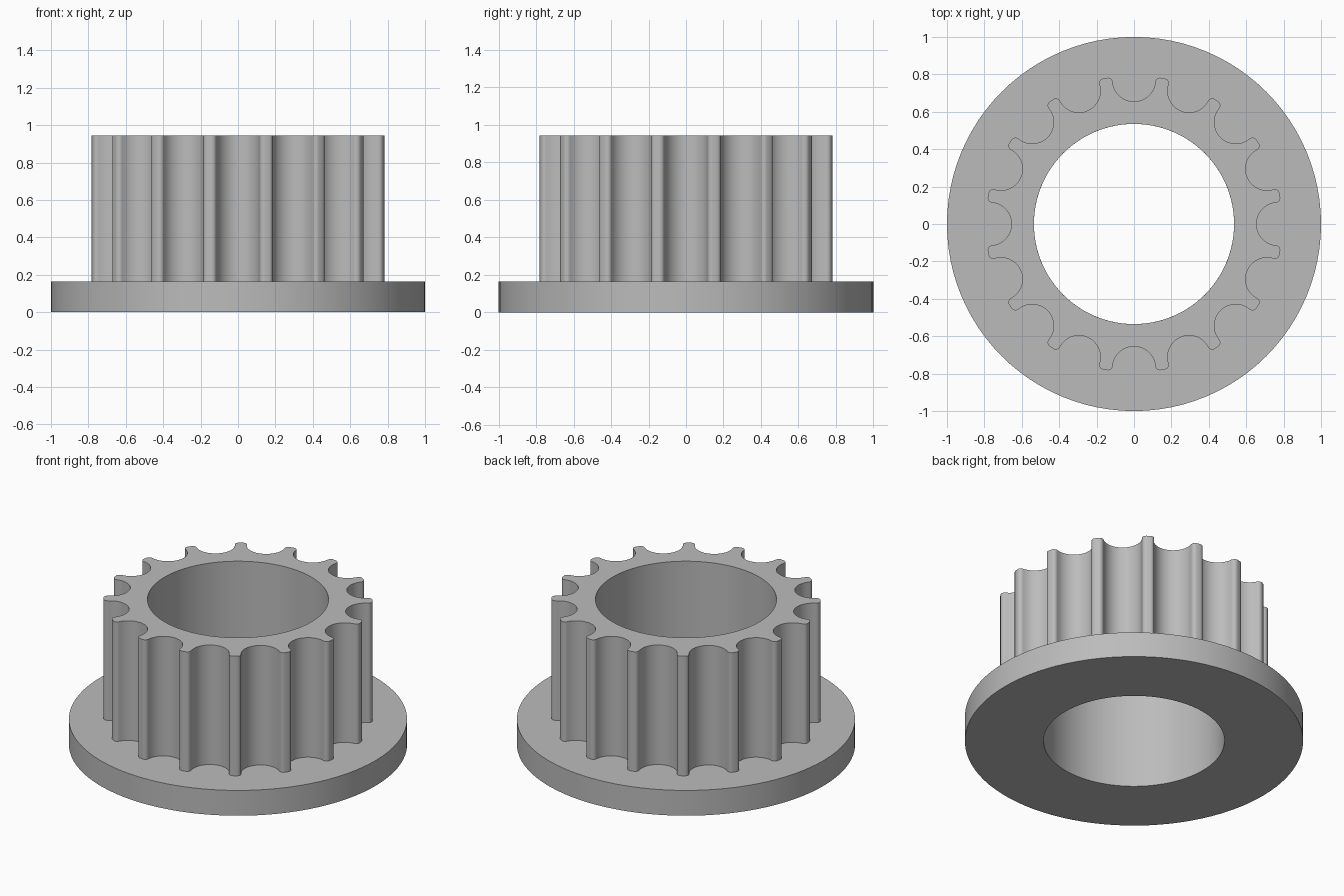
import bpy, bmesh
from math import sin, cos, tau, pi, acos, atan2, hypot, radians

if "Cube" in bpy.data.objects:
    bpy.data.objects.remove(bpy.data.objects["Cube"], do_unlink=True)

TEETH = 16
BORE = 0.535
FLANGE_TOP = 0.165
HEIGHT = 0.945

steel = bpy.data.materials.new("plain grey")
steel.use_nodes = True
grey = (0.5, 0.5, 0.5, 1)
steel.diffuse_color = grey
steel.node_tree.nodes["Principled BSDF"].inputs["Base Color"].default_value = grey


def arc(cx, cy, radius, start, end, steps):
    return [(cx + radius * cos(start + (end - start) * i / steps),
             cy + radius * sin(start + (end - start) * i / steps))
            for i in range(steps + 1)]


def tooth_outline(tip=0.795, groove=0.115, centre=0.77, fillet=0.025):
    """Round grooves blended into the tooth tips by tangent corner arcs."""
    q, d = tip - fillet, groove + fillet
    phi = acos((centre ** 2 + q ** 2 - d ** 2) / (2 * centre * q))
    fx, fy = q * sin(phi), q * cos(phi)
    a = atan2(fy - centre, fx)
    half = arc(0, centre, groove, -pi / 2, a, 10)
    half += arc(fx, fy, fillet, a + pi, pi / 2 - phi, 6)[1:]
    pitch = [(-x, y) for x, y in reversed(half[1:])] + half
    polar = [(hypot(x, y), atan2(x, y)) for x, y in pitch]
    return [(r, t + pi / 2 + k * tau / TEETH) for k in range(TEETH) for r, t in polar]


def ring(name, outline, z0, z1, bottom=True):
    """Extruded polar outline with a round bore through it."""
    bm = bmesh.new()

    def loop(points, z):
        return [bm.verts.new((r * cos(t), r * sin(t), z)) for r, t in points]

    bore = [(BORE, t) for r, t in outline]
    loops = [loop(bore, z0), loop(outline, z0), loop(outline, z1), loop(bore, z1)]
    n = len(outline)
    for k in range(4):
        if k == 0 and not bottom:
            continue
        a, b = loops[k], loops[(k + 1) % 4]
        for i in range(n):
            j = (i + 1) % n
            bm.faces.new((a[j], a[i], b[i], b[j]))
    # Make the outer wall face outwards
    bm.normal_update()
    wall = next(f for f in bm.faces if all(v in loops[1] + loops[2] for v in f.verts))
    if wall.normal.dot(wall.calc_center_median()) < 0:
        bmesh.ops.reverse_faces(bm, faces=bm.faces[:])
    mesh = bpy.data.meshes.new(name)
    bm.to_mesh(mesh)
    bm.free()
    mesh.materials.append(steel)
    obj = bpy.data.objects.new(name, mesh)
    bpy.context.collection.objects.link(obj)
    bpy.ops.object.select_all(action='DESELECT')
    obj.select_set(True)
    bpy.context.view_layer.objects.active = obj
    bpy.ops.object.shade_smooth_by_angle(angle=radians(30))
    return obj


# Flat base flange
ring("base_flange", [(1.0, i * tau / 96) for i in range(96)], 0, FLANGE_TOP)

# Toothed sleeve standing on the flange
ring("toothed_sleeve", tooth_outline(), FLANGE_TOP, HEIGHT, bottom=False)
